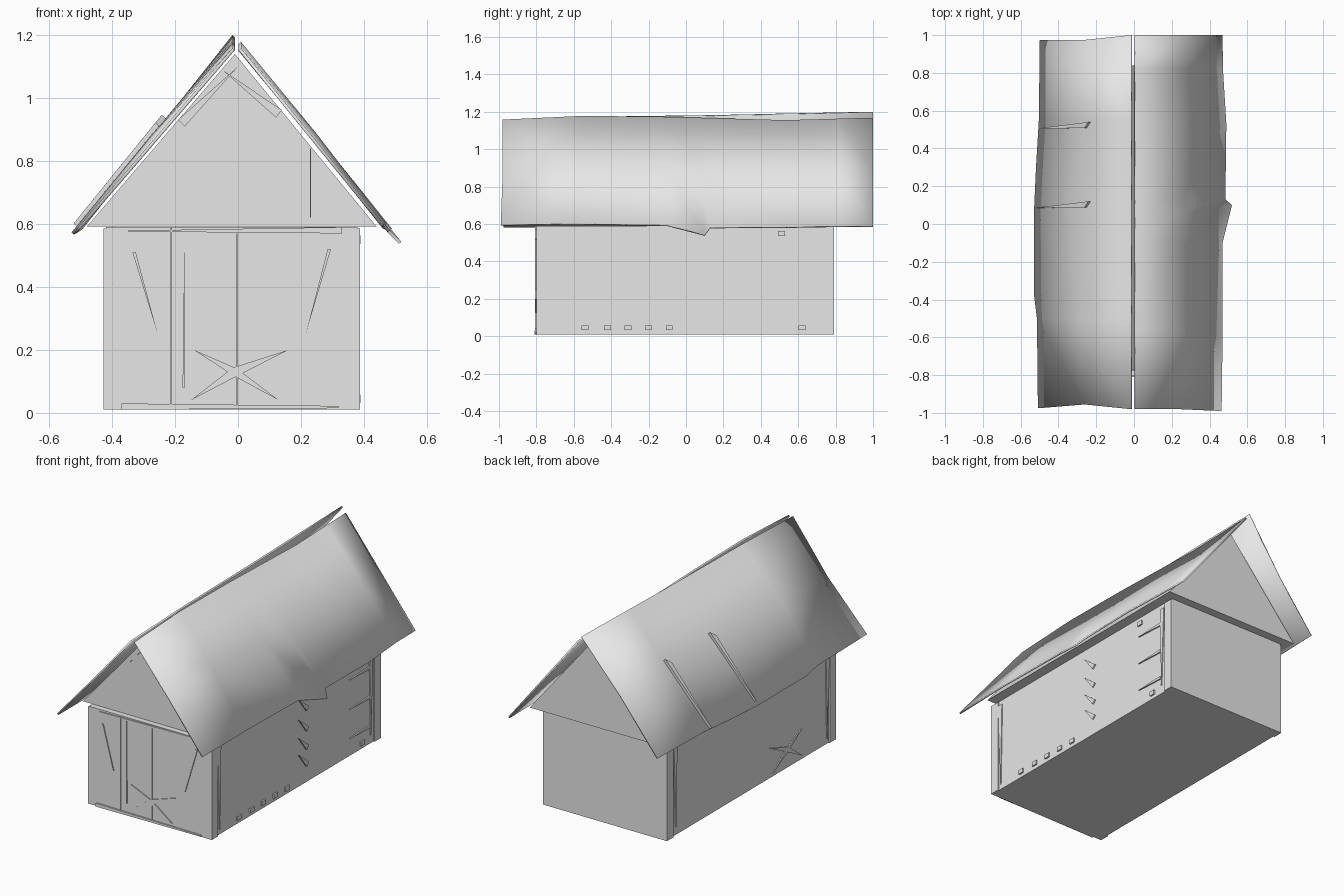
import bpy, bmesh, math
from mathutils import Vector

if "Cube" in bpy.data.objects:
    bpy.data.objects.remove(bpy.data.objects["Cube"])

grey = bpy.data.materials.new("weathered grey")
grey.diffuse_color = (0.8, 0.8, 0.8, 1)
grey.use_nodes = True
grey.node_tree.nodes["Principled BSDF"].inputs["Base Color"].default_value = grey.diffuse_color


def finish(name, bm):
    bmesh.ops.recalc_face_normals(bm, faces=bm.faces)
    mesh = bpy.data.meshes.new(name)
    bm.to_mesh(mesh)
    bm.free()
    mesh.materials.append(grey)
    ob = bpy.data.objects.new(name, mesh)
    bpy.context.collection.objects.link(ob)
    return ob


def prism(name, points, step):
    """Extrude a flat outline of 3D points along a vector."""
    bm = bmesh.new()
    face = bm.faces.new([bm.verts.new(p) for p in points])
    new = bmesh.ops.extrude_face_region(bm, geom=[face])["geom"]
    bmesh.ops.translate(bm, vec=Vector(step),
                        verts=[v for v in new if isinstance(v, bmesh.types.BMVert)])
    return finish(name, bm)


def box(name, x, y, z):
    return prism(name, [(x[0], y[0], z[0]), (x[1], y[0], z[0]),
                        (x[1], y[1], z[0]), (x[0], y[1], z[0])], (0, 0, z[1] - z[0]))


def front_plate(name, pts, y=-0.80, t=0.006):
    return prism(name, [(a, y, z) for a, z in pts], (0, -t, 0))


def side_plate(name, pts, x, t):
    return prism(name, [(x, a, z) for a, z in pts], (t, 0, 0))


def rect(a, b, c, d):
    return [(a, c), (b, c), (b, d), (a, d)]


def sliver(a, b, w):
    """Thin triangle, pointed at a and w wide at b."""
    d = Vector((b[0] - a[0], b[1] - a[1])).normalized() * w / 2
    return [a, (b[0] - d.y, b[1] + d.x), (b[0] + d.y, b[1] - d.x)]


# Body, corner posts and gable block
box("walls", (-0.42, 0.38), (-0.79, 0.79), (0.01, 0.59))
box("front_wall", (-0.42, 0.38), (-0.80, -0.785), (0.01, 0.59))
for x0, x1 in ((-0.428, -0.415), (0.375, 0.388)):
    for y0, y1 in ((-0.80, -0.74), (0.73, 0.79)):
        box("corner_post", (x0, x1), (y0, y1), (0.01, 0.585))
prism("gable_block", [(-0.48, -0.77, 0.592), (0.44, -0.77, 0.592), (-0.01, -0.77, 1.14)],
      (0, 1.61, 0))


def roof(name, ridge_x, rows):
    """Sagging sheet; each row is ridge y, z, middle y, push, eave y, x, z."""
    bm = bmesh.new()
    grid = []
    for ry, rz, my, push, ey, ex, ez in rows:
        mid = ((ridge_x + ex) / 2 + math.copysign(push, ex), my, (rz + ez) / 2 + push)
        grid.append([bm.verts.new(p) for p in ((ridge_x, ry, rz), mid, (ex, ey, ez))])
    for a, b in zip(grid, grid[1:]):
        for i in range(2):
            bm.faces.new((a[i], a[i + 1], b[i + 1], b[i]))
    ob = finish(name, bm)
    mod = ob.modifiers.new("thickness", "SOLIDIFY")
    mod.thickness = 0.010
    mod.offset = 0
    for p in ob.data.polygons:
        p.use_smooth = True
    bpy.context.view_layer.objects.active = ob
    ob.select_set(True)
    bpy.ops.object.shade_smooth_by_angle(angle=math.radians(30))
    ob.select_set(False)
    return ob


roof("roof_left", -0.014, [
    (-0.98, 1.155, -0.955, 0.0, -0.975, -0.505, 0.585),
    (-0.50, 1.17, -0.52, 0.006, -0.50, -0.51, 0.58),
    (-0.38, 1.172, -0.36, 0.003, -0.38, -0.525, 0.57),
    (0.08, 1.178, 0.08, 0.004, 0.08, -0.525, 0.57),
    (0.30, 1.182, 0.30, 0.0, 0.30, -0.515, 0.575),
    (0.55, 1.188, 0.55, 0.004, 0.55, -0.50, 0.585),
    (1.00, 1.197, 0.975, 0.0, 0.975, -0.495, 0.59)])
roof("roof_right", 0.006, [
    (-0.98, 1.155, -0.98, 0.0, -0.99, 0.46, 0.595),
    (-0.55, 1.175, -0.57, 0.004, -0.60, 0.465, 0.60),
    (-0.10, 1.17, -0.10, 0.0, -0.10, 0.465, 0.592),
    (0.08, 1.165, 0.07, 0.002, 0.10, 0.515, 0.54),
    (0.14, 1.163, 0.14, 0.002, 0.13, 0.48, 0.58),
    (0.53, 1.152, 0.53, 0.006, 0.53, 0.485, 0.582),
    (0.82, 1.16, 0.82, 0.0, 0.82, 0.467, 0.587),
    (1.00, 1.165, 1.00, 0.0, 1.00, 0.465, 0.587)])

# Torn folds standing on the left roof
for y in (0.10, 0.52):
    prism("roof_fold", [(-0.51, y - 0.015, 0.59), (-0.23, y + 0.02, 0.935),
                        (-0.25, y - 0.012, 0.91)], (-0.012, 0, 0.012))

# Front door boards, sill and cracks
front_plate("front_sill", [(-0.37, 0.01), (0.32, 0.015), (0.32, 0.022), (-0.37, 0.03)], t=0.009)
front_plate("top_rail", [(-0.35, 0.576), (0.33, 0.57), (0.33, 0.59), (-0.35, 0.579)])
front_plate("door_edge", rect(-0.215, -0.209, 0.01, 0.588))
front_plate("board_edge", sliver((-0.17, 0.57), (-0.172, 0.08), 0.008))
front_plate("board_edge", rect(-0.004, -0.001, 0.02, 0.57))
for a, b in (((-0.255, 0.25), (-0.33, 0.51)), ((0.215, 0.25), (0.29, 0.52))):
    front_plate("wall_crack", sliver(a, b, 0.01))

# Star-shaped splinters on the front and left walls
for dx, dz, w in ((0.17, 0.07, 0.03), (0.14, -0.09, 0.025), (-0.14, -0.09, 0.03),
                  (-0.13, 0.07, 0.025)):
    front_plate("front_splinter", sliver((-0.01 + dx, 0.13 + dz), (-0.01, 0.13), w))
    side_plate("left_splinter", sliver((-0.35 + dx, 0.12 + dz), (-0.35, 0.12), w), -0.42, -0.006)

# Side wall trims, nail plates and chips
for x, t in ((0.38, 0.006), (-0.42, -0.006)):
    side_plate("trim", sliver((-0.72, 0.04), (-0.725, 0.56), 0.035), x, t)
    side_plate("trim", sliver((0.70, 0.06), (0.705, 0.56), 0.035), x, t)
for y, z in ((-0.54, 0.045), (-0.42, 0.045), (-0.31, 0.045), (-0.20, 0.045), (-0.09, 0.045),
             (0.62, 0.045), (0.51, 0.55)):
    side_plate("nail_plate", rect(y - 0.018, y + 0.018, z - 0.013, z + 0.013), 0.38, 0.009)
for z in (0.53, 0.41, 0.30, 0.20):
    side_plate("wall_chip", sliver((0.02, z), (0.105, z - 0.085), 0.03), 0.38, 0.008)
for z in (0.465, 0.29, 0.115):
    side_plate("wall_spike", sliver((0.50, z), (0.69, z), 0.018), 0.38, 0.008)

# Gable braces
for a, b in (((-0.18, 0.92), (0.0, 1.10)), ((0.13, 0.95), (-0.05, 1.09))):
    front_plate("gable_brace", sliver(b, a, 0.03), y=-0.77)
front_plate("gable_batten", rect(0.228, 0.232, 0.62, 0.84), y=-0.77)
